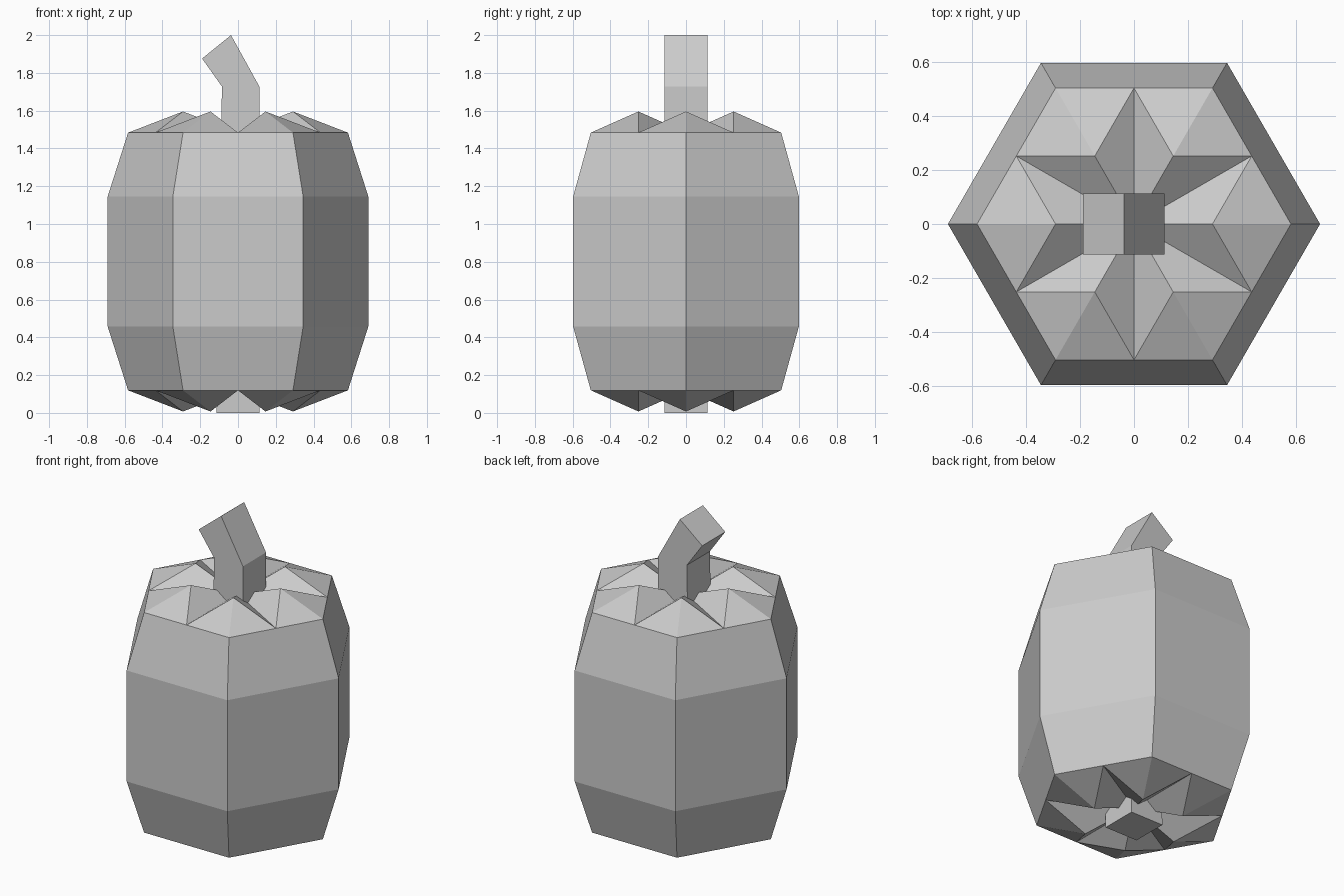
import bpy
import bmesh
from math import cos, sin, pi, sqrt

cube = bpy.data.objects.get("Cube")
if cube:
    bpy.data.objects.remove(cube, do_unlink=True)

SIDES = 6
MID_Z = 0.8015            # the body mirrors about this height
R_WIDE, R_END = 0.69, 0.582

grey = bpy.data.materials.new("plain grey")
grey.use_nodes = True
colour = (0.6, 0.6, 0.6, 1)
grey.diffuse_color = colour
grey.node_tree.nodes["Principled BSDF"].inputs["Base Color"].default_value = colour


def finish(bm, name):
    bmesh.ops.recalc_face_normals(bm, faces=bm.faces)
    mesh = bpy.data.meshes.new(name)
    bm.to_mesh(mesh)
    bm.free()
    mesh.materials.append(grey)
    obj = bpy.data.objects.new(name, mesh)
    bpy.context.collection.objects.link(obj)
    return obj


def ring(bm, radius, z, turn=0.0):
    angles = [2 * pi * (i + turn) / SIDES for i in range(SIDES)]
    return [bm.verts.new((radius * cos(a), radius * sin(a), z)) for a in angles]


def star_cap(bm, corners, z, rise):
    """Fold the end of the body into six peaks with valleys between them."""
    peaks = ring(bm, R_END / 2, z + rise)
    valleys = ring(bm, R_END * sqrt(3) / 2, z, 0.5)
    centre = bm.verts.new((0, 0, z))
    for i in range(SIDES):
        for valley in (valleys[i], valleys[i - 1]):
            bm.faces.new((corners[i], valley, peaks[i]))
            bm.faces.new((peaks[i], valley, centre))
    return valleys


# Body: hexagonal barrel with a folded cap at each end
bm = bmesh.new()
levels = [(R_END, -0.682), (R_WIDE, -0.344), (R_WIDE, 0.344), (R_END, 0.682)]
rings = [ring(bm, r, MID_Z + dz) for r, dz in levels]
low = star_cap(bm, rings[0], MID_Z - 0.682, -0.112)
high = star_cap(bm, rings[-1], MID_Z + 0.682, 0.112)
for k in range(len(rings) - 1):
    a, b = rings[k], rings[k + 1]
    for i in range(SIDES):
        j = (i + 1) % SIDES
        loop = [a[i], a[j], b[j], b[i]]
        if k == 0:
            loop.insert(1, low[i])
        elif k == len(rings) - 2:
            loop.insert(3, high[i])
        bm.faces.new(loop)
finish(bm, "body")

# Stem: square rod through the body, bent to the right at the top
bm = bmesh.new()
profile = [((-0.113, 0), (0.113, 0)),
           ((-0.085, 1.728), (0.113, 1.728)),
           ((-0.19, 1.876), (-0.037, 2.0))]
HALF = 0.113
sections = []
for (x0, z0), (x1, z1) in profile:
    sections.append([bm.verts.new(p) for p in (
        (x0, -HALF, z0), (x1, -HALF, z1), (x1, HALF, z1), (x0, HALF, z0))])
for a, b in zip(sections, sections[1:]):
    for i in range(4):
        j = (i + 1) % 4
        bm.faces.new((a[i], a[j], b[j], b[i]))
bm.faces.new(sections[0])
bm.faces.new(sections[-1])
finish(bm, "stem")
